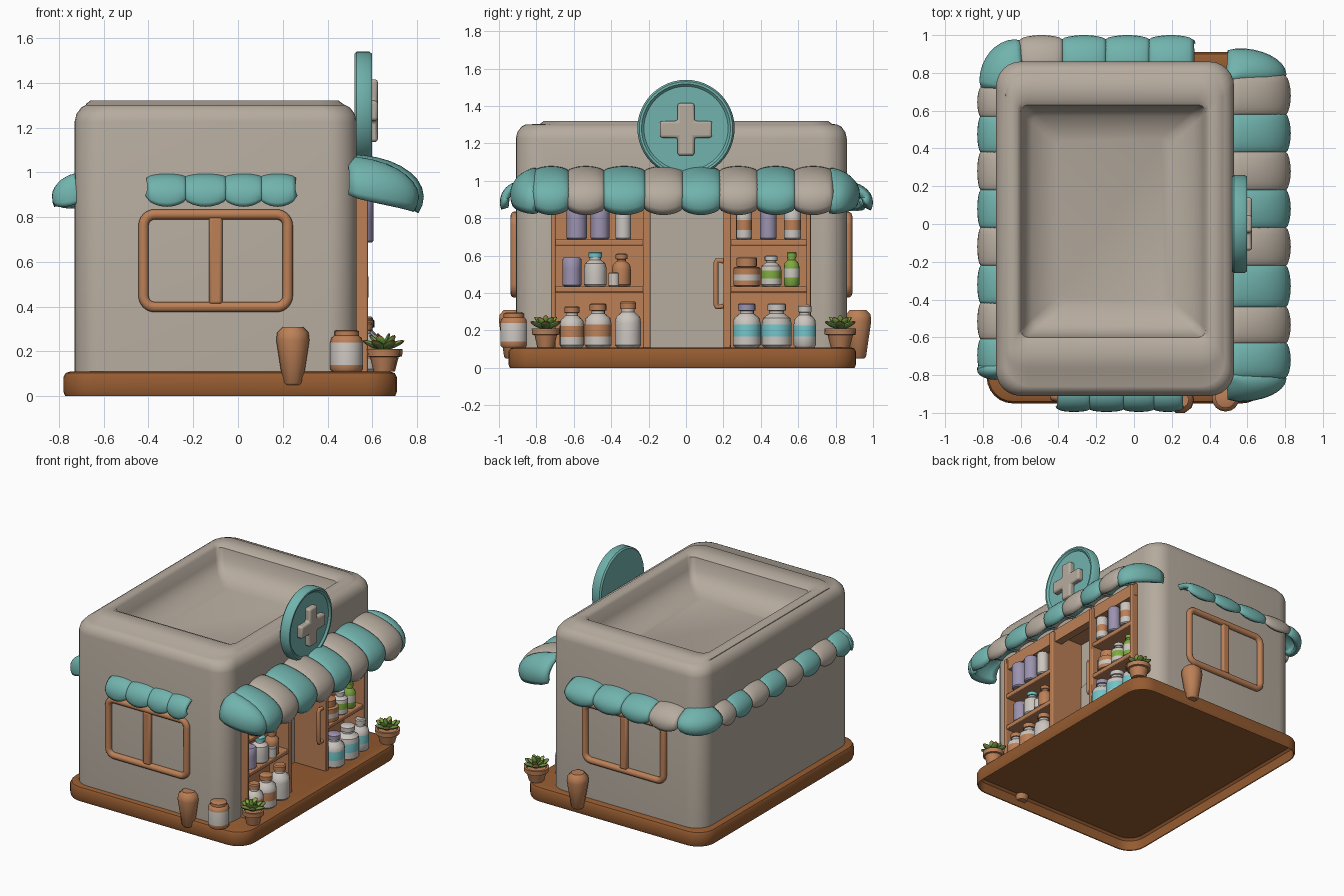
import bpy, bmesh, math
from mathutils import Matrix

if "Cube" in bpy.data.objects:
    bpy.data.objects.remove(bpy.data.objects["Cube"])

def material(name, rgb):
    m = bpy.data.materials.new(name)
    m.diffuse_color = (*rgb, 1)
    m.use_nodes = True
    m.node_tree.nodes["Principled BSDF"].inputs["Base Color"].default_value = m.diffuse_color
    return m

BEIGE = material("warm beige", (0.47, 0.41, 0.345))
TEAL = material("soft teal", (0.165, 0.45, 0.42))
BROWN = material("dark wood", (0.30, 0.105, 0.03))
COPPER = material("light wood", (0.50, 0.215, 0.095))
WHITE = material("off white", (0.60, 0.56, 0.52))
LILAC = material("lavender", (0.33, 0.29, 0.43))
GREEN = material("lime green", (0.21, 0.40, 0.05))
LEAF = material("leaf green", (0.14, 0.26, 0.055))
AQUA = material("aqua", (0.17, 0.55, 0.58))

def finish(name, bm, mats):
    bmesh.ops.recalc_face_normals(bm, faces=bm.faces)
    me = bpy.data.meshes.new(name)
    bm.to_mesh(me)
    bm.free()
    for m in mats:
        me.materials.append(m)
    me.shade_smooth()
    me.set_sharp_from_angle(angle=math.radians(40))
    ob = bpy.data.objects.new(name, me)
    bpy.context.collection.objects.link(ob)
    return ob

def loft(name, rings, mats, seg=None, closed=True):
    """Skin a list of point rings; seg gives a material slot per band."""
    bm = bmesh.new()
    vs = [[bm.verts.new(p) for p in r] for r in rings]
    n = len(vs[0])
    for k in range(len(vs) - 1):
        for i in range(n if closed else n - 1):
            j = (i + 1) % n
            f = bm.faces.new((vs[k][i], vs[k][j], vs[k + 1][j], vs[k + 1][i]))
            f.material_index = seg[k] if seg else 0
    if closed:
        bm.faces.new(vs[0])
        bm.faces.new(vs[-1]).material_index = seg[-1] if seg else 0
    return finish(name, bm, mats)

def round_rect(x0, x1, y0, y1, r, n=6):
    pts = []
    for k, (cx, cy) in enumerate(((x1 - r, y1 - r), (x0 + r, y1 - r), (x0 + r, y0 + r), (x1 - r, y0 + r))):
        for i in range(n + 1):
            a = math.pi / 2 * (k + i / n)
            pts.append((cx + r * math.cos(a), cy + r * math.sin(a)))
    return pts

def slab_ring(x0, x1, y0, y1, r, z):
    return [(x, y, z) for x, y in round_rect(x0, x1, y0, y1, r)]

def lathe(name, x, y, z, profile, mats, seg=None, n=16):
    rings = [[(x + r * math.cos(2 * math.pi * i / n), y + r * math.sin(2 * math.pi * i / n), z + h)
              for i in range(n)] for r, h in profile]
    return loft(name, rings, mats, seg)

def add_bevel(ob, width, segments=2):
    b = ob.modifiers.new("Bevel", 'BEVEL')
    b.width, b.segments = width, segments

def box(name, x0, x1, y0, y1, z0, z1, mat, bevel=0):
    q = lambda z: [(x0, y0, z), (x1, y0, z), (x1, y1, z), (x0, y1, z)]
    ob = loft(name, [q(z0), q(z1)], [mat])
    if bevel:
        add_bevel(ob, bevel)
    return ob

def tube(name, pts, radius, mat, cyclic=False):
    cu = bpy.data.curves.new(name, 'CURVE')
    cu.dimensions = '3D'
    cu.bevel_depth, cu.bevel_resolution, cu.use_fill_caps = radius, 3, True
    sp = cu.splines.new('POLY')
    sp.points.add(len(pts) - 1)
    for p, c in zip(sp.points, pts):
        p.co = (*c, 1)
    sp.use_cyclic_u = cyclic
    cu.materials.append(mat)
    bpy.context.collection.objects.link(bpy.data.objects.new(name, cu))

# --- base tray, hollow below
B = lambda d, z: slab_ring(-0.78 + d, 0.71 - d, -0.95 + d, 0.91 - d, 0.14 - d, z)
loft("base", [B(.03, .09), B(.015, .075), B(.012, .004), B(.008, 0), B(0, .02), B(0, .085), B(.01, .103), B(.03, .11)], [BROWN])

# --- building shell with bowl-shaped roof
W = lambda d, z: slab_ring(-0.73 + d, 0.53 - d, -0.91 + d, 0.86 - d, 0.13, z)
body = loft("building", [W(0, .104), W(0, 1.225), W(.008, 1.26), W(.03, 1.29), W(.05, 1.30),
            slab_ring(-.68, .47, -.78, .78, .11, 1.305), slab_ring(-.66, .45, -.76, .76, .1, 1.32),
            slab_ring(-.62, .40, -.64, .66, .06, 1.318), slab_ring(-.60, .38, -.60, .63, .04, 1.30),
            slab_ring(-.585, .365, -.585, .615, .04, 1.22), slab_ring(-.54, .32, -.54, .57, .04, 1.15),
            slab_ring(-.40, .18, -.42, .45, .04, 1.11)], [BEIGE])
cut = box("recess_cutter", .28, .80, -.71, .66, .03, .98, BEIGE)
cut.hide_render = True
mod = body.modifiers.new("Recess", 'BOOLEAN')
mod.operation, mod.object, mod.solver = 'DIFFERENCE', cut, 'EXACT'
bpy.context.view_layer.objects.active = body
bpy.ops.object.modifier_apply(modifier="Recess")
bpy.data.objects.remove(cut)
body.data.set_sharp_from_angle(angle=math.radians(40))

# --- shopfront: lining, door, shelves
box("recess_ceiling", .28, .56, -.72, .67, .95, .985, COPPER)
box("shop_header", .50, .56, -.72, .67, .89, .96, COPPER)
for side, y0, y1 in (("left", -.715, -.2), ("right", .22, .665)):
    box(side + "_shelf_back", .28, .42, y0, y1, .106, .96, COPPER)
    for z in (.42, .67):
        box(side + "_shelf", .41, .575, y0, y1, z - .016, z + .016, COPPER, .006)
for y, w in ((-.71, .012), (-.21, .02), (.22, .02), (.655, .012)):
    box("shelf_post", .28, .58, y - w, y + w, .106, .97, COPPER, .006)
box("door", .27, .32, -.19, .2, .106, .96, BEIGE)
arch = [(-.185, .112), (.195, .112)] + [(.195 - .38 * i / 10, .60 + .03 * math.sin(math.pi * i / 10)) for i in range(11)]
loft("door_panel", [[(x, y, z) for y, z in arch] for x in (.315, .328)], [BEIGE])
tube("door_handle", [(.55, .20, .57), (.55, .165, .575), (.55, .16, .56), (.55, .16, .34), (.55, .165, .325), (.55, .20, .33)], .014, COPPER)

# --- side windows, front and back
for name, y in (("front", -.915), ("back", .865)):
    tube(name + "_window_frame", [(a, y, b) for a, b in round_rect(-.422, .222, .398, .812, .05)], .024, COPPER, True)
    box(name + "_window_bar", -.13, -.07, y - .02, y + .02, .41, .80, COPPER, .012)

# --- awnings made of puffed, scalloped stripes
def stripe(name, mat, base, out, zt, zb, puff, drop, lift=0, n=10):
    rings = []
    for i in range(n + 1):
        s = i / n
        round_s = math.sqrt(max(0, math.sin(math.pi * s)))
        bulge = puff * (round_s - 1)
        (bx, by), (dx, dy) = base(s), out(s)
        ring = []
        for j in range(11):
            a = math.radians(112) * j / 10
            k = math.sin(a) * (1 + bulge / math.hypot(dx, dy))
            low = zb + lift * s
            z = low + (zt - low) * math.cos(a) + bulge * max(0, math.cos(a))
            z += drop * (1 - round_s) * (j / 10) ** 3
            ring.append((bx + dx * k, by + dy * k, z))
        rings.append(ring)
    m = loft(name, rings, [mat], closed=False).modifiers.new("Thickness", 'SOLIDIFY')
    m.thickness, m.offset = .04, 0

def awning(name, p, ax, out, edges, mats, *shape):
    """Straight run at point p along axis ax, split at the edge coordinates."""
    for e0, e1, m in zip(edges, edges[1:], mats):
        base = lambda s: (e0 + (e1 - e0) * s, p[1]) if ax == 0 else (p[0], e0 + (e1 - e0) * s)
        stripe(name, m, base, lambda s: out, *shape)

def corner(name, pivot, rx, ry, *shape):
    stripe(name, TEAL, lambda s: pivot,
           lambda s: (rx * math.cos(s * math.pi / 2), ry * math.sin(s * math.pi / 2)), *shape)

alt = [TEAL, BEIGE] * 5
awning("shop_awning", (.5, 0), 1, (.31, 0), [-.81, -.63, -.44, -.22, -.02, .18, .38, .58, .78], alt, 1.06, .89, .03, .05)
corner("shop_awning_end", (.5, -.80), .30, -.13, 1.05, .88, .02, .02, .05)
corner("shop_awning_end", (.5, .77), .30, .15, 1.05, .88, .02, .02, .05)
awning("front_window_awning", (0, -.89), 0, (0, -.085), [-.40, -.235, -.055, .105, .25], [TEAL] * 4, .975, .885, .015, .05)
awning("back_window_awning", (0, .84), 0, (0, .14), [-.6, -.38, -.15, .08, .31], [BEIGE, TEAL, TEAL, TEAL], .98, .885, .025, .05)
awning("left_awning", (-.70, 0), 1, (-.11, 0), [-.78, -.61, -.42, -.22, -.02, .18, .38, .57, .72], alt, .975, .885, .02, .05)
corner("left_awning_end", (-.60, .72), -.21, .25, 1.0, .89, .02, .04)
corner("left_awning_end", (-.70, -.76), -.12, -.05, .98, .885, .015, .04)

# --- round sign with cross
disc = [(.52, .25), (.53, .26), (.585, .26), (.598, .25), (.598, .238), (.585, .225)]
loft("sign_disc", [[(x, r * math.cos(math.pi * i / 24), 1.28 + r * math.sin(math.pi * i / 24)) for i in range(48)]
                   for x, r in disc], [TEAL])
a, b = .045, .14
plus = [(a, a), (a, b), (-a, b), (-a, a), (-b, a), (-b, -a), (-a, -a), (-a, -b), (a, -b), (a, -a), (b, -a), (b, a)]
add_bevel(loft("sign_cross", [[(x, y, 1.275 + z) for y, z in plus] for x in (.57, .625)], [BEIGE]), .014, 3)

# --- bottles and jars on the shelves
def bottle(x, y, z, r, top, bodym, label, cap):
    prof = [(.85, 0), (1, .05), (1, .25), (1, .52), (.92, .66), (.5, .77), (.5, .83), (.62, .84), (.62, .97), (.5, 1)]
    lathe("bottle", x, y, z, [(q * r, t * (top - z)) for q, t in prof], [bodym, label, cap], [0, 0, 1, 0, 0, 0, 2, 2, 2])

def jar(x, y, z, r, top, bodym, label):
    prof = [(.85, 0), (1, .04), (1, .3), (1, .6), (1, .94), (.85, 1)]
    lathe("jar", x, y, z, [(q * r, t * (top - z)) for q, t in prof], [bodym, label], [0, 0, 1, 0, 0])

for y, r, t, lab, cap in ((-.61, .065, .33, COPPER, COPPER), (-.47, .072, .345, COPPER, COPPER), (-.31, .07, .355, WHITE, COPPER),
                          (.325, .075, .345, AQUA, LILAC), (.485, .08, .345, AQUA, WHITE), (.635, .06, .335, AQUA, WHITE)):
    bottle(.56, y, .11, r, t, WHITE, lab, cap)
for y, r, t, m, lab, cap in ((-.485, .06, .62, WHITE, WHITE, AQUA), (-.345, .05, .61, COPPER, COPPER, COPPER),
                             (.455, .055, .60, WHITE, GREEN, WHITE), (.565, .042, .62, GREEN, WHITE, GREEN)):
    bottle(.52, y, .436, r, t, m, lab, cap)
jar(.52, -.61, .436, .05, .59, LILAC, LILAC)
jar(.55, -.385, .436, .03, .51, WHITE, WHITE)
jar(.51, .325, .436, .072, .54, COPPER, WHITE)
jar(.51, .325, .54, .055, .59, COPPER, COPPER)
for y, r, t, m, lab in ((-.585, .055, .88, LILAC, LILAC), (-.46, .05, .88, LILAC, LILAC), (-.335, .042, .86, WHITE, WHITE),
                        (.31, .042, .86, WHITE, COPPER), (.44, .045, .88, LILAC, LILAC), (.57, .045, .86, WHITE, COPPER)):
    jar(.55, y, .686, r, t, m, lab)

# --- pavement items: barrel, wedge planters, potted plants
lathe("barrel", .485, -.92, .11, [(.065, 0), (.073, .01), (.073, .03), (.073, .13), (.068, .15), (.055, .16), (.055, .18), (.045, .185)],
      [COPPER, WHITE], [0, 0, 1, 0, 0, 0, 0])
for y in (-.93, .92):
    lathe("wedge_planter", .245, y, .05, [(.035, 0), (.045, .01), (.074, .2), (.07, .235), (.045, .26)], [COPPER], n=10)

def plant(x, y, z, r):
    lathe("flower_pot", x, y, z, [(r * .6, 0), (r * .8, .065), (r * .98, .068), (r, .10), (r * .8, .10), (r * .75, .085)], [COPPER])
    bm = bmesh.new()
    for count, tilt, size, idx in ((6, 22, .05, 0), (5, 45, .044, 1), (2, 70, .038, 0)):
        for i in range(count):
            m = (Matrix.Translation((x, y, z + .10)) @ Matrix.Rotation(2 * math.pi * (i + idx * .5) / count, 4, 'Z')
                 @ Matrix.Rotation(-math.radians(tilt), 4, 'Y') @ Matrix.Translation((size, 0, 0))
                 @ Matrix.Diagonal((size, size * .5, size * .25, 1)))
            old = set(bm.faces)
            bmesh.ops.create_uvsphere(bm, u_segments=12, v_segments=6, radius=1, matrix=m)
            for f in set(bm.faces) - old:   # reddish leaf tips
                f.material_index = 2 if (m.inverted() @ f.calc_center_median()).x > .7 else idx
    finish("succulent", bm, [LEAF, GREEN, BROWN])

plant(.65, -.75, .11, .075)
plant(.65, .825, .11, .085)
